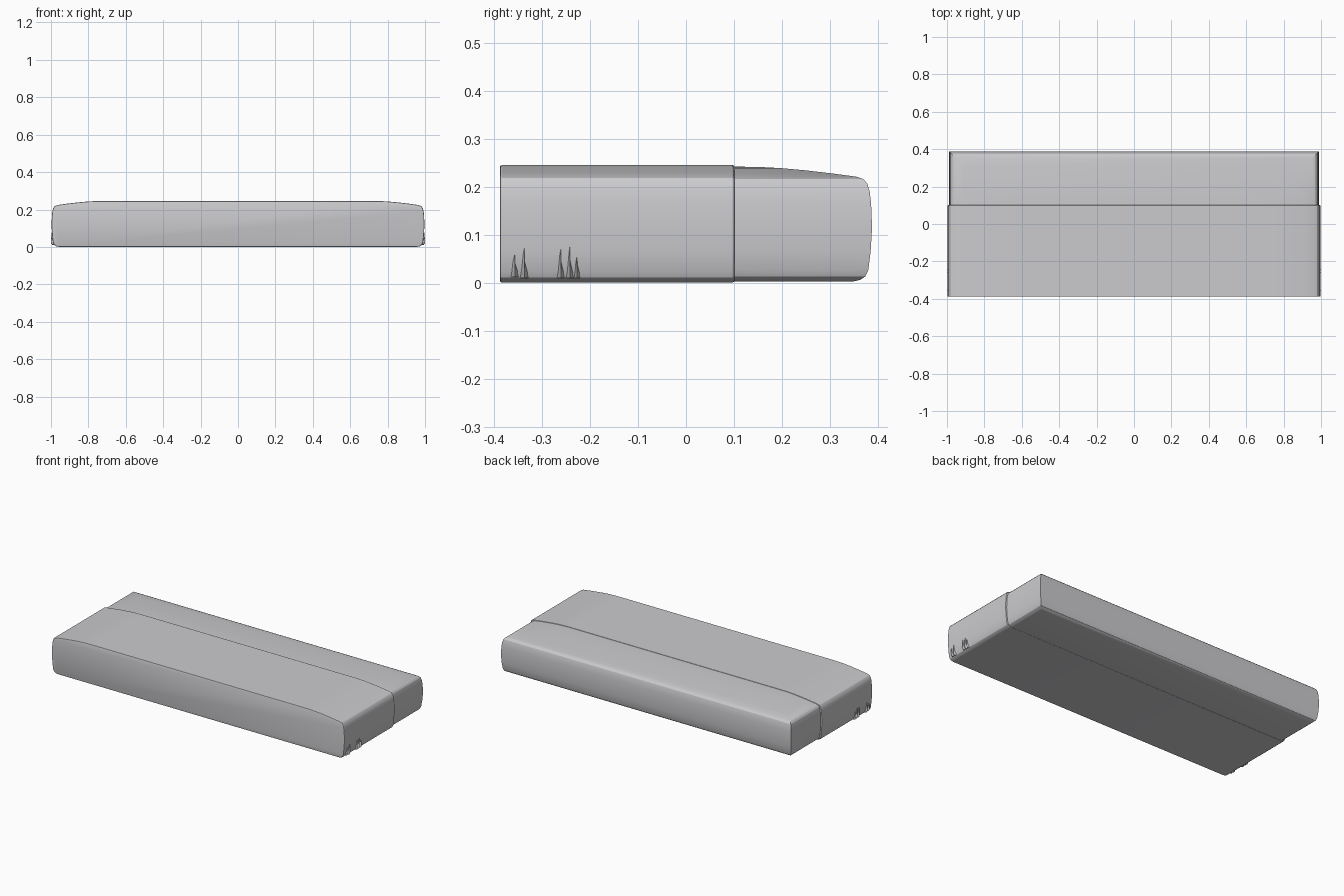
import bpy, bmesh

if "Cube" in bpy.data.objects:
    bpy.data.objects.remove(bpy.data.objects["Cube"])

grey = bpy.data.materials.new("light_grey")
grey.diffuse_color = (0.6, 0.6, 0.62, 1)
grey.use_nodes = True
grey.node_tree.nodes["Principled BSDF"].inputs["Base Color"].default_value = grey.diffuse_color

# shared rim profile, bottom to top: (inset from the widest point, height)
RIM = [(0.038, 0.003), (0.025, 0.006), (0.014, 0.013), (0.008, 0.026),
       (0.003, 0.065), (0.0, 0.115), (0.002, 0.165), (0.005, 0.19),
       (0.010, 0.207), (0.018, 0.216), (0.032, 0.221), (0.08, 0.2275),
       (0.14, 0.2345), (0.19, 0.239), (0.235, 0.2415), (0.275, 0.242)]


def make(name, rings, angle=25):
    """Loft closed rings of points, cap both ends, shade smooth by angle."""
    bm = bmesh.new()
    loops = [[bm.verts.new(p) for p in ring] for ring in rings]
    n = len(loops[0])
    for a, b in zip(loops, loops[1:]):
        for i in range(n):
            j = (i + 1) % n
            bm.faces.new((a[i], a[j], b[j], b[i]))
    bm.faces.new(loops[0])
    bm.faces.new(loops[-1])
    bmesh.ops.recalc_face_normals(bm, faces=bm.faces)
    mesh = bpy.data.meshes.new(name)
    bm.to_mesh(mesh)
    bm.free()
    mesh.materials.append(grey)
    ob = bpy.data.objects.new(name, mesh)
    bpy.context.collection.objects.link(ob)
    bpy.ops.object.select_all(action='DESELECT')
    ob.select_set(True)
    bpy.context.view_layer.objects.active = ob
    bpy.ops.object.shade_smooth_by_angle(angle=angle * 3.14159 / 180)
    return ob


# back cap: rectangles stacked by height, mitred at the two back corners
W, BACK, SEAM = 0.988, 0.388, 0.092
make("back_cap", [[(-W + d, SEAM, z), (W - d, SEAM, z),
                   (W - d, max(BACK - d, SEAM + 0.01), z),
                   (-W + d, max(BACK - d, SEAM + 0.01), z)] for d, z in RIM])

# front body: the same rim swept along y, with small bevelled ends
half = [(0.997 - d, 0.123 + (z - 0.1225) * 1.026) for d, z in RIM]
section = half + [(-x, z) for x, z in reversed(half)]


def slice_at(y, inset):
    return [(x * (1 - inset), y, 0.1225 + (z - 0.1225) * (1 - inset * 8))
            for x, z in section]


make("front_body", [slice_at(y, i) for y, i in (
    (-0.388, 0.004), (-0.387, 0.0015), (-0.384, 0), (0.097, 0),
    (0.1, 0.0015), (0.101, 0.004))])

# little pointed ridges low on both ends: (y, half width, bottom, tip)
RIDGES = [(-0.357, 0.010, 0.012, 0.058), (-0.337, 0.010, 0.01, 0.072),
          (-0.261, 0.009, 0.01, 0.07), (-0.242, 0.009, 0.01, 0.076),
          (-0.227, 0.007, 0.01, 0.056)]
for side, label in ((1, "right"), (-1, "left")):
    for k, (y, w, lo, tip) in enumerate(RIDGES):
        rows = [(lo, 0.9, 0.993), (lo + 0.012, 1, 1.0), (tip, 0.08, 0.997)]
        make(f"ridge_{label}_{k}",
             [[(side * 0.982, y - w * s, z), (side * x, y, z),
               (side * 0.982, y + w * s, z)] for z, s, x in rows], 10)
